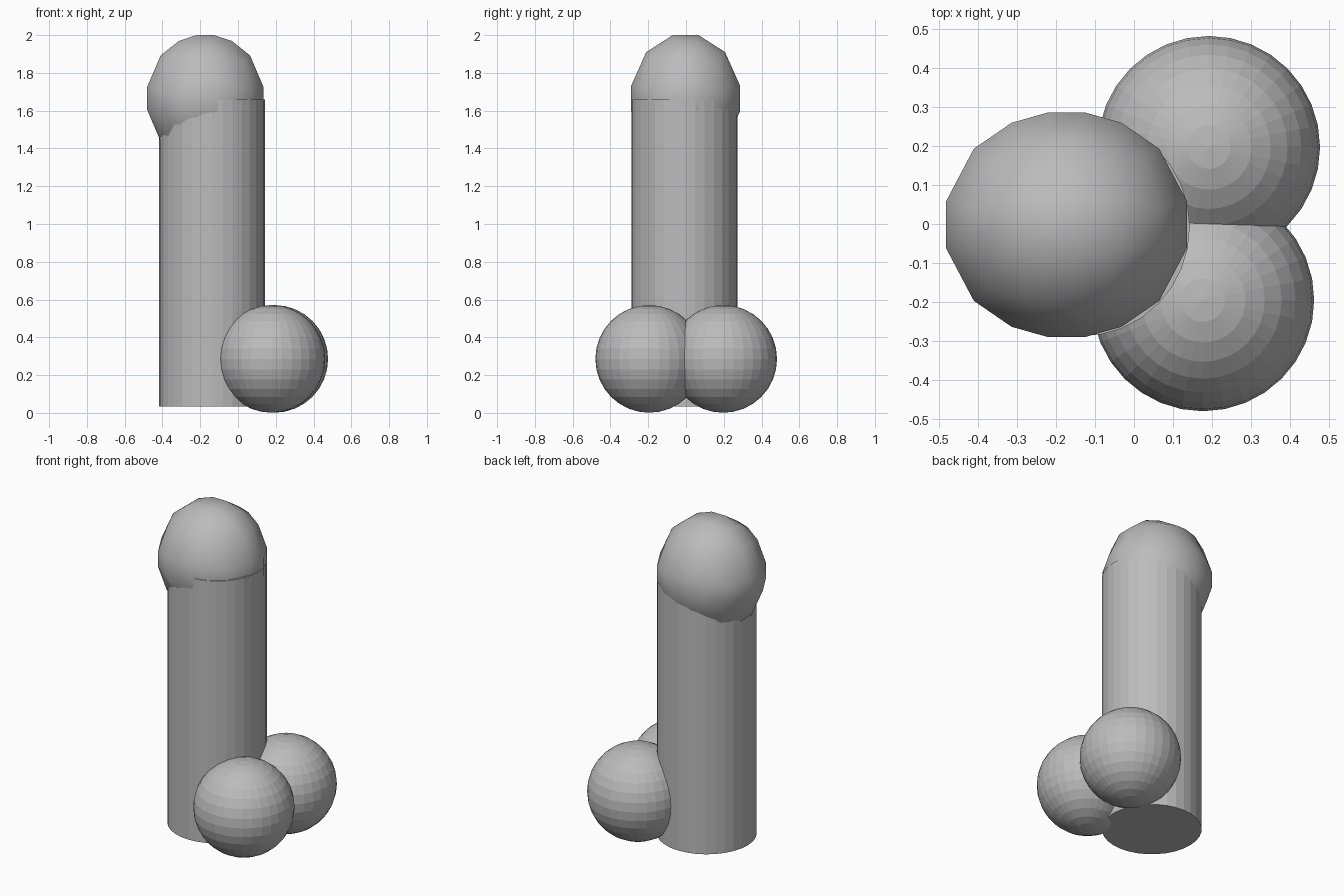
import bpy, bmesh
from mathutils import Vector

cube = bpy.data.objects.get("Cube")
if cube:
    bpy.data.objects.remove(cube, do_unlink=True)

grey = bpy.data.materials.new("plain grey")
grey.use_nodes = True
grey.diffuse_color = (0.5, 0.5, 0.5, 1)
grey.node_tree.nodes["Principled BSDF"].inputs["Base Color"].default_value = (0.5, 0.5, 0.5, 1)


def add_part(name, bm, location, smooth=False):
    mesh = bpy.data.meshes.new(name)
    for face in bm.faces:
        face.smooth = smooth
    bm.to_mesh(mesh)
    bm.free()
    mesh.materials.append(grey)
    obj = bpy.data.objects.new(name, mesh)
    obj.location = location
    bpy.context.collection.objects.link(obj)
    return obj


# Upright column with flat facets
bm = bmesh.new()
bmesh.ops.create_cone(bm, cap_ends=True, segments=32, radius1=0.28, radius2=0.28, depth=1.625)
add_part("column", bm, (-0.137, -0.008, 0.8475))

# Two faceted balls beside the foot of the column
for name, x, y in (("right_ball", 0.177, -0.195), ("left_ball", 0.192, 0.197)):
    bm = bmesh.new()
    bmesh.ops.create_uvsphere(bm, u_segments=32, v_segments=16, radius=0.285)
    add_part(name, bm, (x, y, 0.286))

# Rounded cap: a box cut into a coarse grid and rounded out to an ellipsoid
bm = bmesh.new()
bmesh.ops.create_cube(bm, size=2)
bmesh.ops.scale(bm, vec=(1.13, 1, 1), verts=bm.verts)
cuts = ((Vector((1, 0, 0)), (-0.5, -0.15, 0.15, 0.5)),
        (Vector((0, 1, 0)), (-0.24, 0.24)),
        (Vector((0, 0, 1)), (-0.2, 0.2)))
for axis, offsets in cuts:
    for offset in offsets:
        bmesh.ops.bisect_plane(bm, geom=bm.verts[:] + bm.edges[:] + bm.faces[:],
                               plane_co=axis * offset, plane_no=axis)
for v in bm.verts:
    v.co.normalize()
bmesh.ops.scale(bm, vec=(0.32, 0.297, 0.348), verts=bm.verts)
add_part("rounded_cap", bm, (-0.173, -0.002, 1.665), smooth=True)
